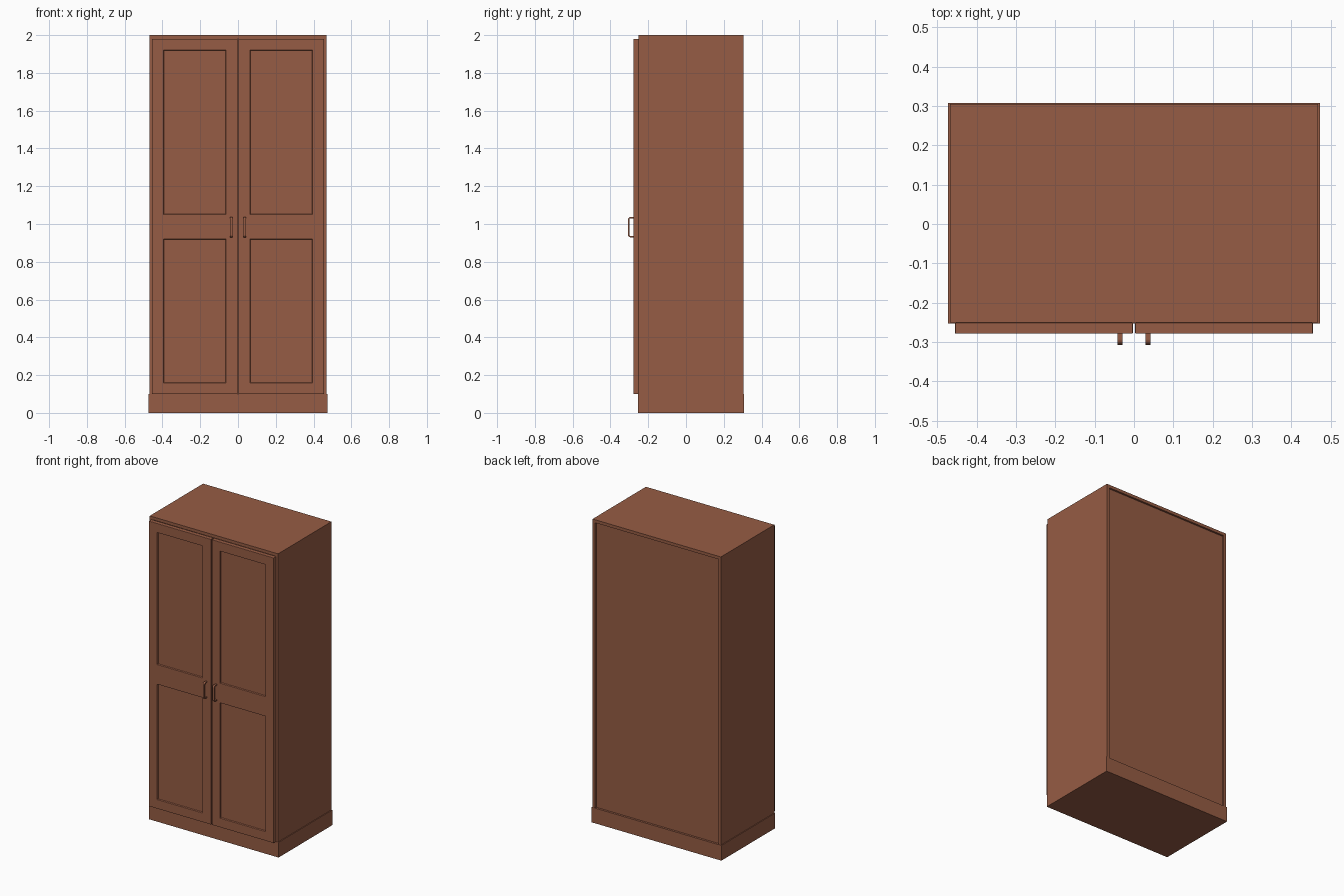
import bpy, bmesh, math

if "Cube" in bpy.data.objects:
    bpy.data.objects.remove(bpy.data.objects["Cube"])

wood = bpy.data.materials.new("reddish brown wood")
wood.diffuse_color = (0.305, 0.107, 0.058, 1)
wood.use_nodes = True
wood.node_tree.nodes["Principled BSDF"].inputs["Base Color"].default_value = wood.diffuse_color


def finish(name, bm, bevel=0.0):
    bmesh.ops.recalc_face_normals(bm, faces=bm.faces)
    me = bpy.data.meshes.new(name)
    bm.to_mesh(me)
    bm.free()
    me.materials.append(wood)
    ob = bpy.data.objects.new(name, me)
    bpy.context.collection.objects.link(ob)
    if bevel:
        mod = ob.modifiers.new("soft edges", 'BEVEL')
        mod.width = bevel
        mod.segments = 2
        mod.limit_method = 'ANGLE'
    return ob


def add_box(bm, x0, x1, y0, y1, z0, z1):
    vs = bmesh.ops.create_cube(bm, size=1)["verts"]
    for v in vs:
        v.co = (x1 if v.co.x > 0 else x0,
                y1 if v.co.y > 0 else y0,
                z1 if v.co.z > 0 else z0)


def box(name, *dims, bevel=0.0):
    bm = bmesh.new()
    add_box(bm, *dims)
    return finish(name, bm, bevel)


# Carcass
W, F, B = 0.468, -0.251, 0.305
box("plinth", -0.473, 0.473, -0.253, 0.307, 0, 0.1)
box("top_panel", -W, W, F, B, 1.98, 2.0)
box("back_panel", -0.45, 0.45, 0.281, 0.293, 0.1, 1.98)
for side, s in (("left", -1), ("right", 1)):
    xa, xb = sorted((s * 0.449, s * W))
    box(side + "_side_panel", xa, xb, F, B, 0.1, 1.98)


def door(name, s):
    """Door front as a grid; the panel cells are inset inwards."""
    xs = sorted(s * x for x in (0.003, 0.063, 0.394, 0.455))
    zs = (0.1, 0.16, 0.92, 1.05, 1.92, 1.98)
    yf, yb, depth = -0.279, F, 0.01
    bm = bmesh.new()
    grid = [[bm.verts.new((x, yf, z)) for z in zs] for x in xs]
    panels = []
    for i in range(3):
        for j in range(5):
            f = bm.faces.new((grid[i][j], grid[i + 1][j],
                              grid[i + 1][j + 1], grid[i][j + 1]))
            if i == 1 and j in (1, 3):
                panels.append(f)
    # sides and back of the door slab
    rim = [e for e in bm.edges if e.is_boundary]
    ext = bmesh.ops.extrude_edge_only(bm, edges=rim)["geom"]
    for v in ext:
        if isinstance(v, bmesh.types.BMVert):
            v.co.y = yb
    bmesh.ops.holes_fill(bm, edges=[e for e in bm.edges if e.is_boundary], sides=0)
    # recessed panels
    for f in panels:
        bmesh.ops.inset_individual(bm, faces=[f], thickness=0.002)
        for v in f.verts:
            v.co.y = yf + depth
    return finish(name, bm, 0.002)


def handle(name, s):
    """Rounded bow handle: side profile strip extruded across x."""
    def outline(y, z0, z1, r):
        pts = [(-0.278, z0)]
        for cz, a0 in ((z0 + r, -90), (z1 - r, 0)):
            for k in range(7):
                a = math.radians(a0 + 15 * k)
                pts.append((y + r - r * math.cos(a), cz + r * math.sin(a)))
        return pts + [(-0.278, z1)]
    outer = outline(-0.307, 0.929, 1.037, 0.014)
    inner = outline(-0.300, 0.936, 1.030, 0.007)
    bm = bmesh.new()
    rings = []
    for x in (s * 0.029, s * 0.042):
        rings.append([[bm.verts.new((x, y, z)) for y, z in p] for p in (outer, inner)])
    (oa, ia), (ob, ib) = rings
    for k in range(len(outer) - 1):
        for p, q in ((oa, ia), (ob, ib), (oa, ob), (ia, ib)):
            bm.faces.new((p[k], p[k + 1], q[k + 1], q[k]))
    for k in (0, -1):
        bm.faces.new((oa[k], ia[k], ib[k], ob[k]))
    return finish(name, bm)


# Doors and handles, mirrored
for side, s in (("left", -1), ("right", 1)):
    door(side + "_door", s)
    handle(side + "_handle", s)
